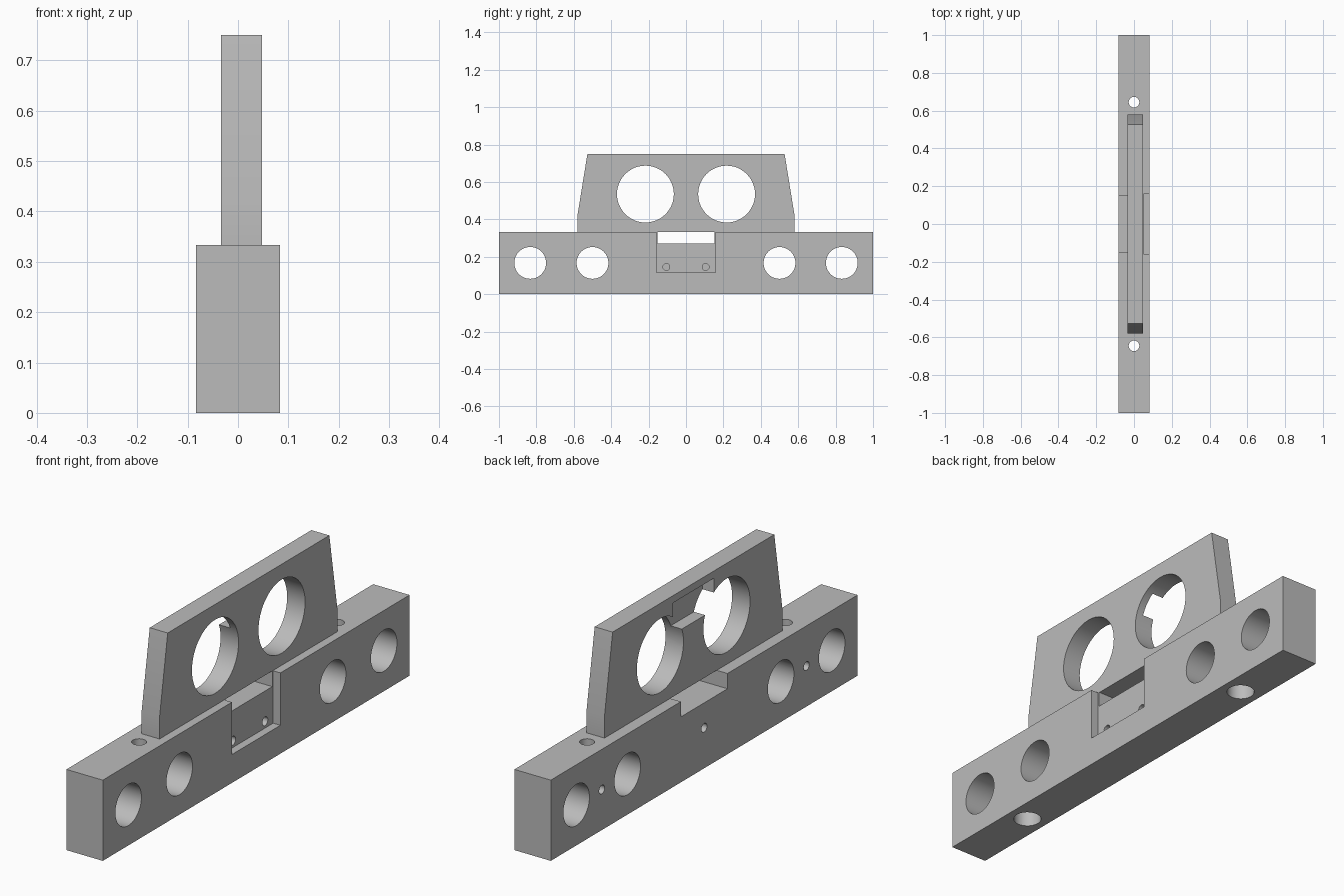
import bpy
import bmesh
from math import radians
from mathutils import Matrix, Vector

cube = bpy.data.objects.get("Cube")
if cube:
    bpy.data.objects.remove(cube, do_unlink=True)

# One plain machined-metal colour
grey = bpy.data.materials.new("plain_grey")
grey.use_nodes = True
colour = (0.5, 0.5, 0.5, 1)
grey.diffuse_color = colour
grey.node_tree.nodes["Principled BSDF"].inputs["Base Color"].default_value = colour


def make_object(name, bm):
    bmesh.ops.recalc_face_normals(bm, faces=bm.faces)
    mesh = bpy.data.meshes.new(name)
    bm.to_mesh(mesh)
    bm.free()
    mesh.materials.append(grey)
    obj = bpy.data.objects.new(name, mesh)
    bpy.context.collection.objects.link(obj)
    return obj


def box(name, low, high):
    low, high = Vector(low), Vector(high)
    bm = bmesh.new()
    place = Matrix.Translation((low + high) / 2) @ Matrix.Diagonal((*(high - low), 1))
    bmesh.ops.create_cube(bm, size=1, matrix=place)
    return make_object(name, bm)


def cylinder(name, start, end, radius):
    start, end = Vector(start), Vector(end)
    axis = end - start
    bm = bmesh.new()
    place = Matrix.Translation((start + end) / 2) @ axis.to_track_quat('Z', 'Y').to_matrix().to_4x4()
    bmesh.ops.create_cone(bm, cap_ends=True, segments=48, radius1=radius,
                          radius2=radius, depth=axis.length, matrix=place)
    return make_object(name, bm)


def profile(name, points, x0, x1):
    bm = bmesh.new()
    face = bm.faces.new([bm.verts.new((x0, y, z)) for y, z in points])
    moved = bmesh.ops.extrude_face_region(bm, geom=[face])["geom"]
    bmesh.ops.translate(bm, vec=(x1 - x0, 0, 0),
                        verts=[v for v in moved if isinstance(v, bmesh.types.BMVert)])
    return make_object(name, bm)


def select(obj):
    bpy.ops.object.select_all(action='DESELECT')
    obj.select_set(True)
    bpy.context.view_layer.objects.active = obj


def cut(target, cutter):
    cutter.hide_render = True
    mod = target.modifiers.new("cut", 'BOOLEAN')
    mod.operation = 'DIFFERENCE'
    mod.solver = 'EXACT'
    mod.object = cutter
    select(target)
    bpy.ops.object.modifier_apply(modifier=mod.name)
    bpy.data.objects.remove(cutter, do_unlink=True)


HALF, TOP, MID = 0.083, 0.333, 0.167

# Base bar with its pocket and the slot passing under the plate
base = box("base_bar", (-HALF, -1, 0), (HALF, 1, TOP))
cut(base, box("pocket_cutter", (0.05, -0.158, 0.117), (0.2, 0.158, 0.5)))
cut(base, box("slot_cutter", (-0.2, -0.152, 0.27), (0.2, 0.152, 0.5)))

for side in (-1, 1):
    # Large cross holes
    for y in (0.5, 0.833):
        cut(base, cylinder("cross_hole_cutter", (-0.2, side * y, MID), (0.2, side * y, MID), 0.085))
    # Counterbored vertical bolt holes
    y = side * 0.645
    cut(base, cylinder("bolt_hole_cutter", (0, y, -0.1), (0, y, 0.5), 0.028))
    cut(base, cylinder("counterbore_cutter", (0, y, -0.1), (0, y, MID), 0.053))
    # Small blind holes in the pocket floor
    y = side * 0.105
    cut(base, cylinder("pocket_hole_cutter", (0.1, y, 0.145), (0.005, y, 0.145), 0.018))

# Small blind holes in the plain side
for y in (-0.667, 0, 0.667):
    cut(base, cylinder("side_hole_cutter", (-0.2, y, MID), (-0.012, y, MID), 0.018))

# Upright tapered plate with two round windows and a bridging recess
half_outline = [(0.58, TOP), (0.58, 0.423), (0.527, 0.75)]
outline = half_outline + [(-y, z) for y, z in reversed(half_outline)]
plate = profile("upright_plate", outline, -0.034, 0.048)
for side in (-1, 1):
    y = side * 0.217
    cut(plate, cylinder("window_cutter", (-0.2, y, 0.535), (0.2, y, 0.535), 0.152))
cut(plate, box("recess_cutter", (-0.2, -0.133, 0.59), (0.017, 0.133, 0.72)))

# Smooth hole walls, crisp edges
for obj in (base, plate):
    select(obj)
    bpy.ops.object.shade_smooth_by_angle(angle=radians(20))
    obj.select_set(False)
